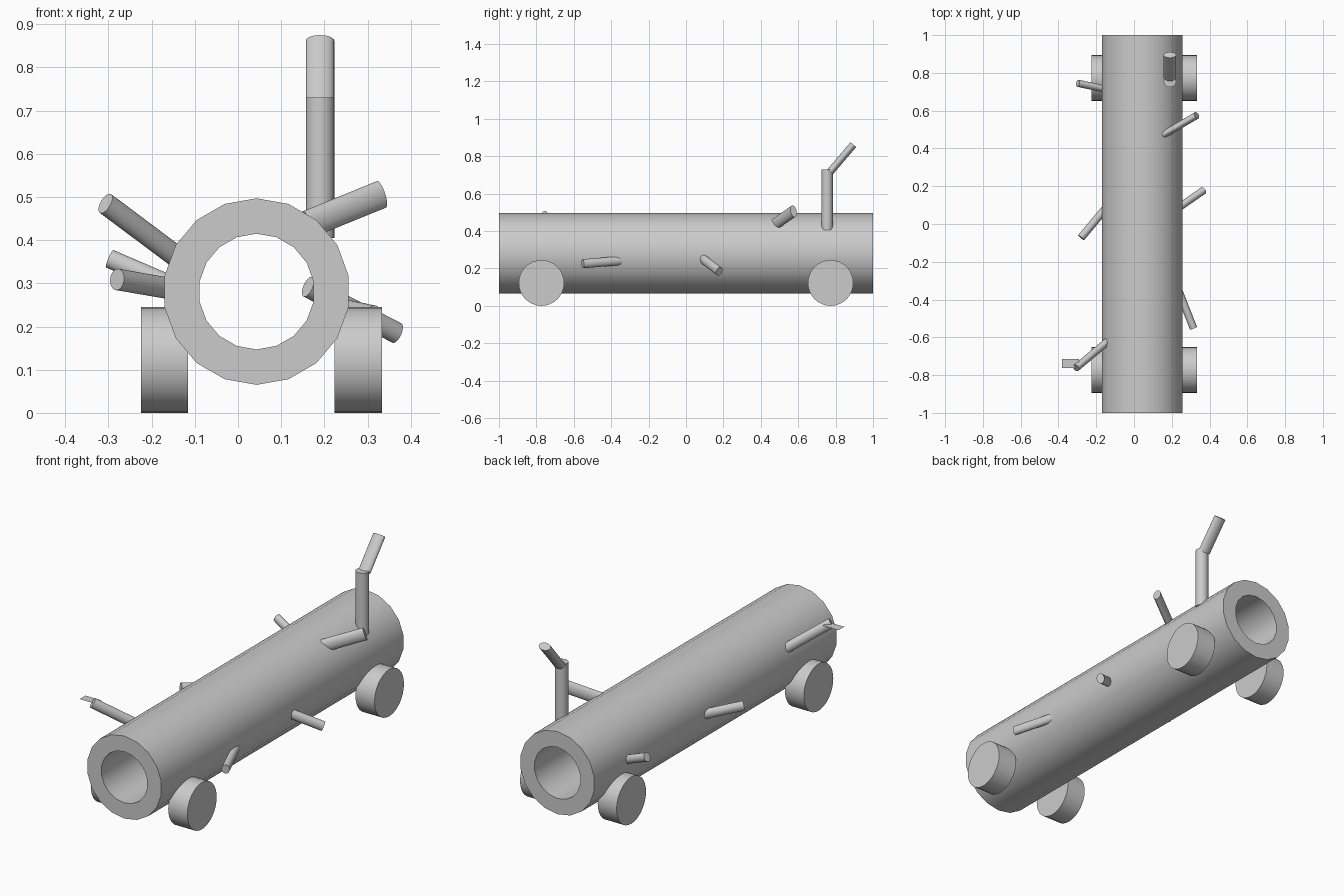
import bpy, bmesh, math
from mathutils import Vector, Matrix

if "Cube" in bpy.data.objects:
    bpy.data.objects.remove(bpy.data.objects["Cube"])


def finish(name, bm):
    bmesh.ops.recalc_face_normals(bm, faces=bm.faces)
    me = bpy.data.meshes.new(name)
    bm.to_mesh(me)
    bm.free()
    ob = bpy.data.objects.new(name, me)
    bpy.context.collection.objects.link(ob)
    bpy.ops.object.select_all(action='DESELECT')
    ob.select_set(True)
    bpy.context.view_layer.objects.active = ob
    bpy.ops.object.shade_smooth_by_angle(angle=math.radians(35))
    return ob


def rod(name, start, end, side_r, up_r, sides=24):
    """Capped cylinder between two points with an oval section."""
    p, q = Vector(start), Vector(end)
    along = (q - p).normalized()
    ref = Vector((0, 0, 1)) if abs(along.z) < 0.99 else Vector((0, 1, 0))
    side = along.cross(ref).normalized()
    up = side.cross(along)
    rot = Matrix((side, up, along)).transposed().to_4x4()
    bm = bmesh.new()
    bmesh.ops.create_cone(bm, cap_ends=True, segments=sides, radius1=1, radius2=1,
                          depth=(q - p).length)
    bmesh.ops.scale(bm, vec=(side_r, up_r, 1), verts=bm.verts)
    bmesh.ops.transform(bm, matrix=Matrix.Translation((p + q) / 2) @ rot, verts=bm.verts)
    return finish(name, bm)


# Hollow log: 18-sided tube, open right through
CX, CZ, SIDES = 0.043, 0.281, 18
bm = bmesh.new()
rings = []
for r, y in ((0.216, -1), (0.216, 1), (0.134, 1), (0.134, -1)):
    rings.append([bm.verts.new((CX + r * math.sin(a), y, CZ + r * math.cos(a)))
                  for a in (math.tau * i / SIDES for i in range(SIDES))])
for k in range(4):
    a, b = rings[k], rings[(k + 1) % 4]
    for i in range(SIDES):
        j = (i + 1) % SIDES
        bm.faces.new((a[i], a[j], b[j], b[i]))
finish("hollow_log", bm)

# Four wheels
for end, y in (("front", -0.773), ("rear", 0.773)):
    for side, x0, x1 in (("left", -0.225, -0.116), ("right", 0.223, 0.333)):
        rod(f"{end}_{side}_wheel", (x0, y, 0.1225), (x1, y, 0.1225), 0.1215, 0.1225, 32)

# Bent pipe on top at the rear
rod("pipe_upright", (0.19, 0.755, 0.405), (0.19, 0.755, 0.73), 0.033, 0.031)
rod("pipe_tip", (0.19, 0.772, 0.718), (0.19, 0.895, 0.862), 0.033, 0.02)

# Branch stubs: start, end, horizontal and vertical radius
branches = {
    "right_rear_branch": ((0.16, 0.475, 0.436), (0.332, 0.575, 0.506), 0.019, 0.033),
    "right_middle_branch": ((0.162, 0.035, 0.292), (0.368, 0.178, 0.185), 0.020, 0.025),
    "right_front_branch": ((0.22, -0.31, 0.245), (0.315, -0.552, 0.225), 0.020, 0.024),
    "left_rear_branch": ((-0.13, 0.71, 0.285), (-0.297, 0.745, 0.357), 0.019, 0.022),
    "left_middle_branch": ((-0.14, 0.095, 0.285), (-0.28, -0.072, 0.309), 0.021, 0.025),
    "left_front_branch": ((-0.12, -0.605, 0.345), (-0.307, -0.762, 0.485), 0.020, 0.026),
}
for name, args in branches.items():
    rod(name, *args)

# Flat leaf at the tip of the front left branch
bm = bmesh.new()
bm.faces.new([bm.verts.new((x, y, 0.485)) for x, y in
              ((-0.382, -0.762), (-0.29, -0.762), (-0.29, -0.714), (-0.382, -0.714))])
finish("leaf", bm)
